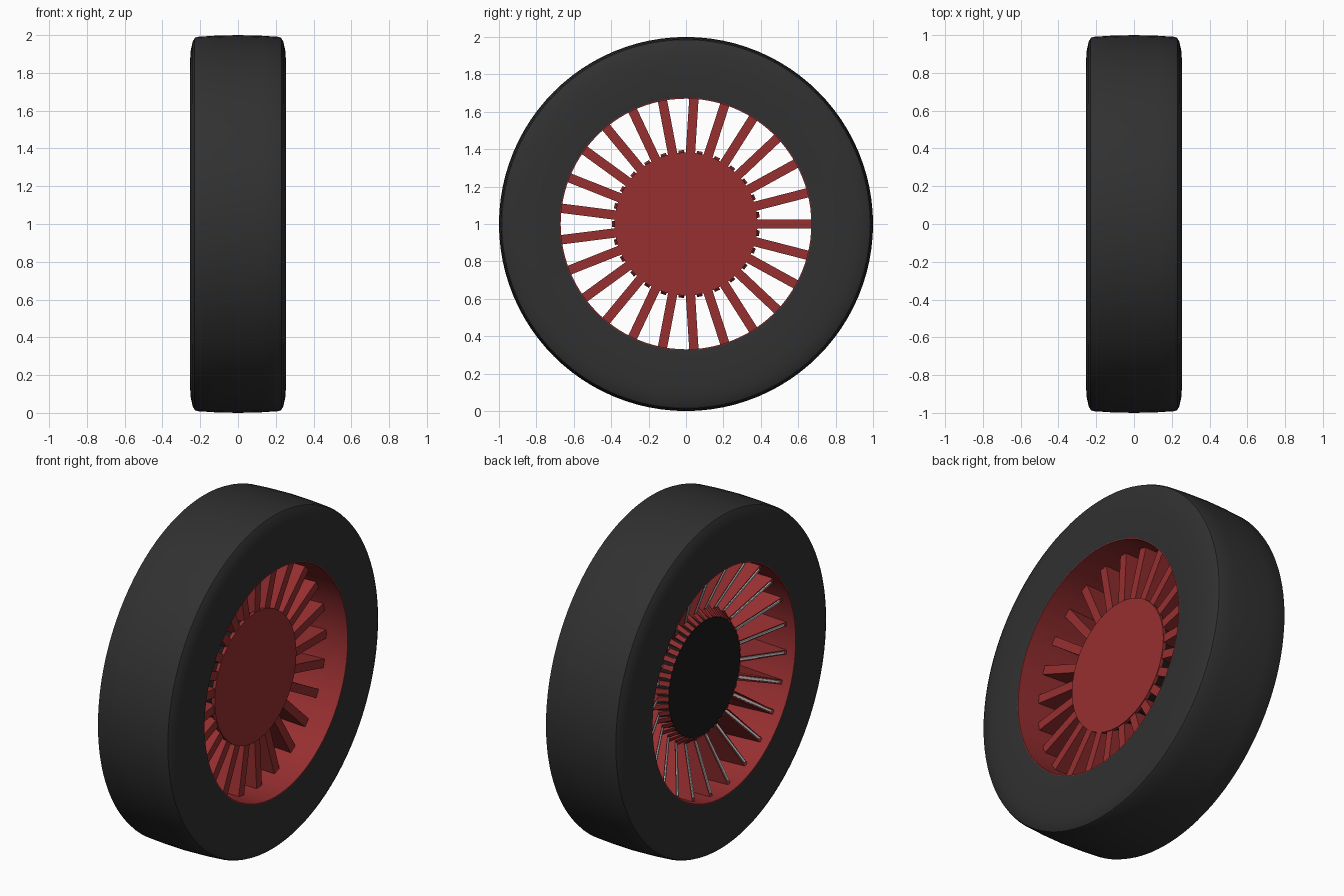
import bpy, bmesh, math
from mathutils import Vector

if "Cube" in bpy.data.objects:
    bpy.data.objects.remove(bpy.data.objects["Cube"])

CZ = 1.0  # axle height


def material(name, rgb):
    m = bpy.data.materials.new(name)
    m.diffuse_color = (*rgb, 1)
    m.use_nodes = True
    m.node_tree.nodes["Principled BSDF"].inputs["Base Color"].default_value = m.diffuse_color
    return m


RUBBER = material("rubber", (0.03, 0.03, 0.03))
RED = material("red_paint", (0.31, 0.028, 0.03))
BLACK = material("black_plastic", (0.01, 0.01, 0.01))


def finish(bm, name, mat, smooth=None):
    bmesh.ops.recalc_face_normals(bm, faces=bm.faces)
    me = bpy.data.meshes.new(name)
    bm.to_mesh(me)
    bm.free()
    ob = bpy.data.objects.new(name, me)
    bpy.context.collection.objects.link(ob)
    if mat:
        me.materials.append(mat)
    if smooth:
        bpy.ops.object.select_all(action='DESELECT')
        ob.select_set(True)
        bpy.context.view_layer.objects.active = ob
        bpy.ops.object.shade_smooth_by_angle(angle=math.radians(smooth))
    return ob


def place(r, x, ang, side=0.0):
    c, s = math.cos(ang), math.sin(ang)
    return Vector((x, r * c - side * s, CZ + r * s + side * c))


def lathe(name, profile, mat, n=96):
    """Revolve a closed (radius, x) profile about the axle."""
    bm = bmesh.new()
    rings = [[bm.verts.new(place(r, x, math.tau * i / n)) for r, x in profile]
             for i in range(n)]
    k = len(profile)
    for i in range(n):
        a, b = rings[i], rings[(i + 1) % n]
        for j in range(k):
            bm.faces.new((a[j], a[(j + 1) % k], b[(j + 1) % k], b[j]))
    bmesh.ops.remove_doubles(bm, verts=bm.verts, dist=1e-5)
    return finish(bm, name, mat, 35)


def radial(name, outline, count, mat, offset=0.0):
    """Repeat a slab, outlined by (radius, x, half width), around the axle."""
    bm = bmesh.new()
    k = len(outline)
    for i in range(count):
        ang = math.tau * (i + offset) / count
        a = [bm.verts.new(place(r, x, ang, -h)) for r, x, h in outline]
        b = [bm.verts.new(place(r, x, ang, h)) for r, x, h in outline]
        bm.faces.new(a)
        bm.faces.new(b)
        for j in range(k):
            bm.faces.new((a[j], a[(j + 1) % k], b[(j + 1) % k], b[j]))
    return finish(bm, name, mat)


# Tyre: half profile mirrored across the middle
half = [(0.675, 0.25), (0.75, 0.255), (0.85, 0.255), (0.92, 0.25),
        (0.965, 0.24), (0.985, 0.229), (0.991, 0.215), (0.997, 0.12), (1.0, 0.0)]
lathe("tyre", half + [(r, -x) for r, x in half[-2::-1]], RUBBER)

# Rim barrel lining the tyre opening
lathe("rim_barrel", [(0.67, -0.25), (0.68, -0.25), (0.68, 0.25), (0.67, 0.25)], RED)

# Hub: dark drum with tapered cap, red disc on the right side
lathe("hub_drum", [(0, -0.12), (0.335, -0.12), (0.372, -0.04), (0.372, 0.1), (0, 0.1)], BLACK)
lathe("hub_disc", [(0, 0.095), (0.382, 0.095), (0.382, 0.115), (0, 0.115)], RED)

# Spokes, deepening toward the rim, with a chamfered back ridge
radial("spokes", [(0.36, 0.11, 0.025), (0.675, 0.11, 0.025), (0.675, -0.18, 0.025),
                  (0.672, -0.195, 0.012), (0.36, -0.07, 0.012), (0.36, -0.055, 0.025)],
       25, RED)

# Thin grey trim along each spoke ridge
radial("spoke_trim", [(0.38, -0.07, 0.006), (0.655, -0.18, 0.006),
                      (0.65, -0.194, 0.006), (0.38, -0.084, 0.006)], 25, None)

# Slats around the hub cap
radial("hub_slats", [(0.33, -0.11, 0.013), (0.338, -0.124, 0.013),
                     (0.395, -0.045, 0.015), (0.385, -0.03, 0.015), (0.36, -0.03, 0.015)],
       50, RED)
